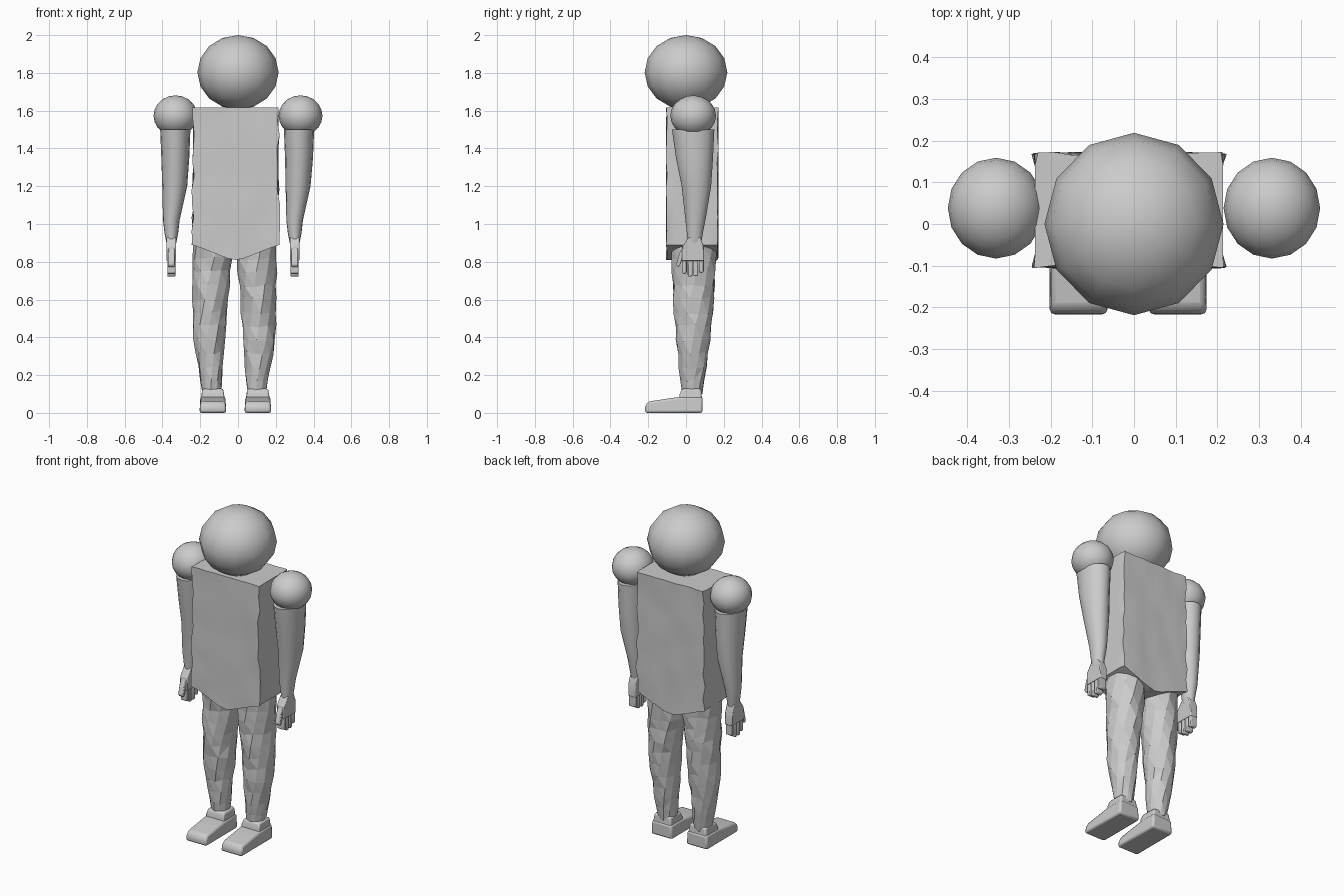
import bpy, bmesh, math, random
from mathutils import Vector

if "Cube" in bpy.data.objects:
    bpy.data.objects.remove(bpy.data.objects["Cube"])

random.seed(4)
mat = bpy.data.materials.new("plain grey")
mat.diffuse_color = (0.6, 0.6, 0.6, 1)
mat.use_nodes = True
mat.node_tree.nodes["Principled BSDF"].inputs["Base Color"].default_value = mat.diffuse_color


def finish(name, bm, smooth=None, bevel=0):
    bmesh.ops.recalc_face_normals(bm, faces=bm.faces)
    me = bpy.data.meshes.new(name)
    bm.to_mesh(me)
    bm.free()
    ob = bpy.data.objects.new(name, me)
    bpy.context.collection.objects.link(ob)
    me.materials.append(mat)
    if bevel:
        mod = ob.modifiers.new("soft edges", "BEVEL")
        mod.width, mod.segments = bevel, 2
    if smooth:
        bpy.ops.object.select_all(action="DESELECT")
        ob.select_set(True)
        bpy.context.view_layer.objects.active = ob
        bpy.ops.object.shade_smooth_by_angle(angle=math.radians(smooth))
    return ob


def ball(name, loc, radii, segs, rings):
    bm = bmesh.new()
    bmesh.ops.create_uvsphere(bm, u_segments=segs, v_segments=rings, radius=1)
    for v in bm.verts:
        v.co = Vector([c + a * r for c, a, r in zip(loc, v.co, radii)])
    return finish(name, bm, 60)


def loft(name, rings, sides, smooth=None, jitter=0, twist=0):
    """Closed limb through rings of (z, x centre, y centre, x radius, y radius)."""
    bm, loops = bmesh.new(), []
    for i, (z, cx, cy, rx, ry) in enumerate(rings):
        loop = []
        for k in range(sides):
            a = math.tau * k / sides + twist * i
            r = 1 + random.uniform(-jitter, jitter)
            dz = random.uniform(-jitter, jitter) * 0.2 if 0 < i < len(rings) - 1 else 0
            loop.append(bm.verts.new((cx + rx * r * math.cos(a), cy + ry * r * math.sin(a), z + dz)))
        loops.append(loop)
    for lo, hi in zip(loops, loops[1:]):
        for k in range(sides):
            n = (k + 1) % sides
            bm.faces.new((lo[k], lo[n], hi[n], hi[k]))
    bm.faces.new(loops[0])
    bm.faces.new(loops[-1])
    if not smooth:
        bmesh.ops.triangulate(bm, faces=[f for f in bm.faces if len(f.verts) == 4])
    return finish(name, bm, smooth)


def prism(bm, profile, x0, x1):
    """Extrude a (y, z) outline from x0 to x1."""
    f = bm.faces.new([bm.verts.new((x0, y, z)) for y, z in profile])
    new = bmesh.ops.extrude_face_region(bm, geom=[f])["geom"]
    bmesh.ops.translate(bm, vec=(x1 - x0, 0, 0), verts=[g for g in new if isinstance(g, bmesh.types.BMVert)])


def resample(keys, n):
    """Evenly spaced rings interpolated between key rings."""
    out = []
    for i in range(n):
        z = keys[0][0] + (keys[-1][0] - keys[0][0]) * i / (n - 1)
        j = max(k for k in range(len(keys) - 1) if keys[k][0] <= z + 1e-9)
        a, b = keys[j], keys[j + 1]
        t = (z - a[0]) / (b[0] - a[0])
        out.append([p + (q - p) * t for p, q in zip(a, b)])
    return out


# Head
ball("head", (0, 0, 1.803), (0.215, 0.219, 0.197), 12, 8)

# Torso: slightly uneven slab with a V-shaped lower edge
bm = bmesh.new()
bmesh.ops.create_cube(bm, size=2)
bmesh.ops.subdivide_edges(bm, edges=bm.edges, cuts=9, use_grid_fill=True)
for v in bm.verts:
    x, y, z = v.co
    bottom = 0.81 + 0.08 * max(0, abs(x) - 0.1) / 0.9
    edge = abs(x) > 0.99 and abs(y) > 0.99
    v.co = (-0.012 + 0.226 * x + (random.uniform(-0.009, 0.009) if edge else 0),
            0.033 + 0.136 * y + random.uniform(-0.004, 0.004),
            bottom + (1.618 - bottom) * (z + 1) / 2)
finish("torso", bm, 40)

for side, s in (("left", -1), ("right", 1)):
    # Shoulder and tapering arm
    ball(side + "_shoulder", (s * 0.331, 0.038, 1.573), (0.116, 0.121, 0.108), 16, 10)
    top, mid, wrist = (-0.332, -0.335, -0.353) if s < 0 else (0.323, 0.318, 0.3)
    arm = [(0.9, wrist, 0.045, 0.026, 0.036), (0.95, wrist, 0.047, 0.036, 0.042),
           (1.02, wrist, 0.05, 0.044, 0.053), (1.2, mid, 0.055, 0.066, 0.078),
           (1.35, top, 0.045, 0.074, 0.098), (1.5, top, 0.038, 0.08, 0.112)]
    loft(side + "_arm", arm, 16, smooth=60)

    # Hand: palm, four fingers and a thumb
    bm = bmesh.new()
    x0, x1 = wrist - 0.025, wrist + 0.025
    prism(bm, [(0.015, 0.93), (0.075, 0.93), (0.094, 0.88), (0.096, 0.805), (-0.022, 0.805), (-0.02, 0.88)], x0, x1)
    for i, tip in enumerate((0.735, 0.72, 0.722, 0.74)):
        y = -0.021 + i * 0.03
        prism(bm, [(y, 0.82), (y + 0.025, 0.82), (y + 0.025, tip + 0.006),
                   (y + 0.0125, tip), (y, tip + 0.006)], x0 + 0.004, x1 - 0.004)
    prism(bm, [(-0.012, 0.885), (-0.036, 0.845), (-0.052, 0.785), (-0.042, 0.77),
               (-0.03, 0.785), (-0.012, 0.84)], x0 + 0.008, x1 - 0.008)
    finish(side + "_hand", bm, 40, bevel=0.005)

    # Faceted trouser leg
    cx = -0.02
    leg = [(0.1, cx + s * 0.118, 0.033, 0.05, 0.052), (0.2, cx + s * 0.122, 0.035, 0.062, 0.068),
           (0.4, cx + s * 0.133, 0.038, 0.087, 0.09), (0.6, cx + s * 0.127, 0.04, 0.095, 0.108),
           (0.8, cx + s * 0.118, 0.042, 0.106, 0.116), (0.89, cx + s * 0.116, 0.042, 0.106, 0.122)]
    loft(side + "_leg", resample(leg, 12), 11, jitter=0.055, twist=0.14)

    # Shoe: wedge body and ankle collar
    fx = -0.133 if s < 0 else 0.105
    bm = bmesh.new()
    prism(bm, [(0.088, 0), (-0.216, 0), (-0.218, 0.035), (-0.2, 0.06), (-0.12, 0.072),
               (-0.03, 0.085), (0.088, 0.085)], fx - 0.071, fx + 0.071)
    for v in bm.verts:
        if v.co.z > 0.03:
            v.co.x = fx + (v.co.x - fx) * 0.93
    finish(side + "_shoe", bm, 40, bevel=0.012)
    bm = bmesh.new()
    prism(bm, [(0.086, 0.06), (-0.035, 0.06), (-0.035, 0.095), (-0.022, 0.128), (0.08, 0.128)],
          fx - 0.064, fx + 0.064)
    for v in bm.verts:
        if v.co.z > 0.11:
            v.co.x = fx + (v.co.x - fx) * 0.85
    finish(side + "_ankle_collar", bm, 40, bevel=0.01)
